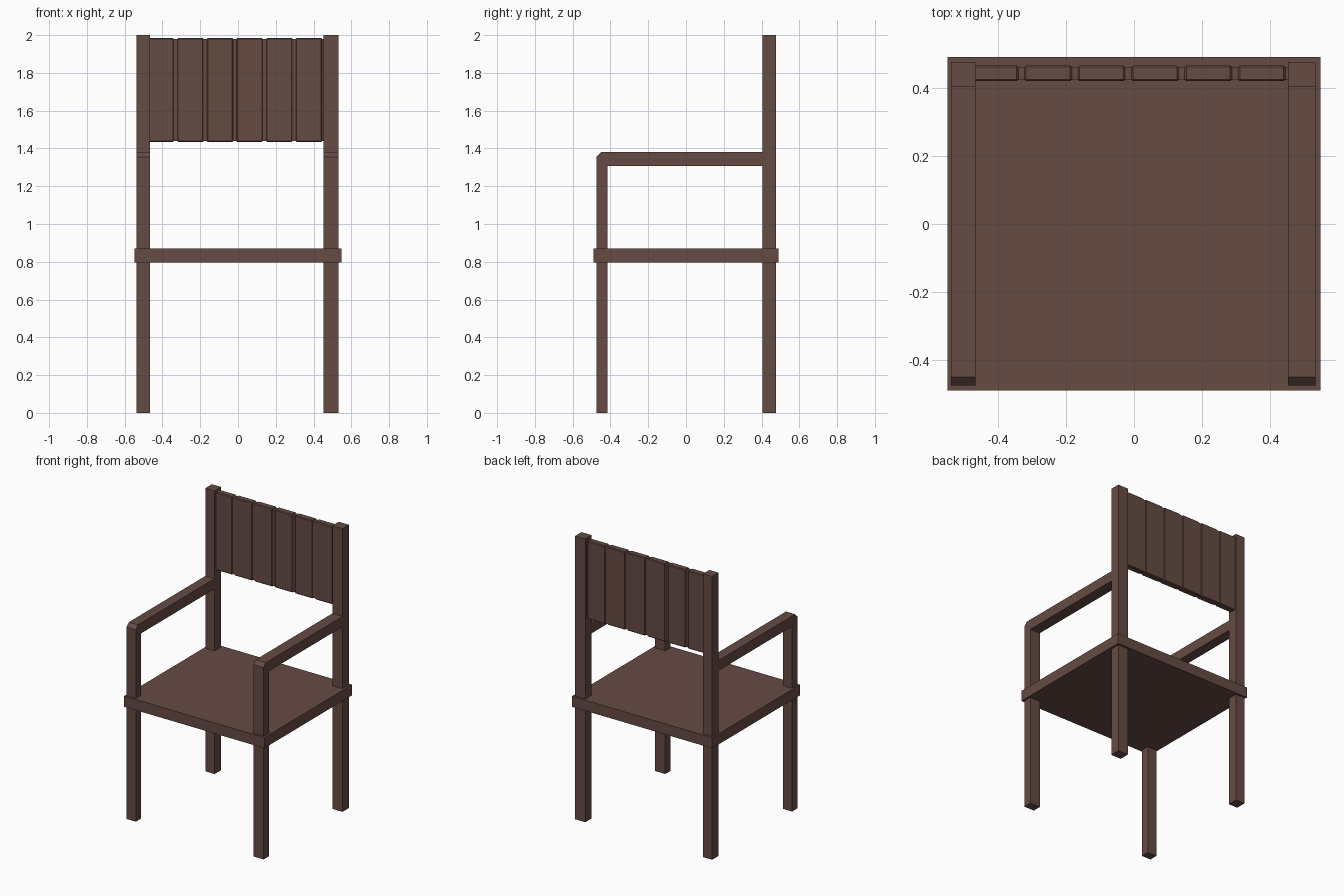
import bpy, bmesh

if "Cube" in bpy.data.objects:
    bpy.data.objects.remove(bpy.data.objects["Cube"])

wood = bpy.data.materials.new("brown wood")
wood.diffuse_color = (0.133, 0.069, 0.057, 1)
wood.use_nodes = True
wood.node_tree.nodes["Principled BSDF"].inputs["Base Color"].default_value = wood.diffuse_color


def finish(name, bm):
    bmesh.ops.recalc_face_normals(bm, faces=bm.faces)
    me = bpy.data.meshes.new(name)
    bm.to_mesh(me)
    bm.free()
    me.materials.append(wood)
    ob = bpy.data.objects.new(name, me)
    bpy.context.collection.objects.link(ob)
    return ob


def box(name, x, y, z, bevel=0):
    bm = bmesh.new()
    bmesh.ops.create_cube(bm, size=1)
    for v in bm.verts:
        for i, (a, b) in enumerate((x, y, z)):
            v.co[i] = a if v.co[i] < 0 else b
    if bevel:
        bmesh.ops.bevel(bm, geom=bm.edges[:], offset=bevel, segments=1, affect='EDGES')
    return finish(name, bm)


def side_profile(name, x, points):
    # y-z outline extruded along x
    bm = bmesh.new()
    face = bm.faces.new([bm.verts.new((x[0], y, z)) for y, z in points])
    new = bmesh.ops.extrude_face_region(bm, geom=[face])["geom"]
    bmesh.ops.translate(bm, vec=(x[1] - x[0], 0, 0),
                        verts=[g for g in new if isinstance(g, bmesh.types.BMVert)])
    return finish(name, bm)


# Seat slab
box("seat", (-0.548, 0.548), (-0.489, 0.491), (0.795, 0.87))

# Legs, with front leg and armrest as one bent bar
for side, x in (("left", (-0.538, -0.466)), ("right", (0.453, 0.533))):
    box(side + "_back_leg", x, (0.405, 0.477), (0, 2))
    side_profile(side + "_front_leg_and_arm", x, [
        (-0.475, 0), (-0.415, 0), (-0.415, 1.307), (0.41, 1.307),
        (0.41, 1.38), (-0.45, 1.38), (-0.475, 1.355)])

# Backrest planks over a slightly thinner core that shows in the grooves
pitch, start = 0.157, -0.488
for i in range(6):
    x0 = start + i * pitch
    x1 = min(x0 + pitch - 0.009, 0.47)
    box("back_plank_%d" % (i + 1), (x0 + 0.009, x1), (0.420, 0.466), (1.434, 1.985), 0.005)
box("back_core", (-0.48, 0.465), (0.424, 0.461), (1.440, 1.979))
